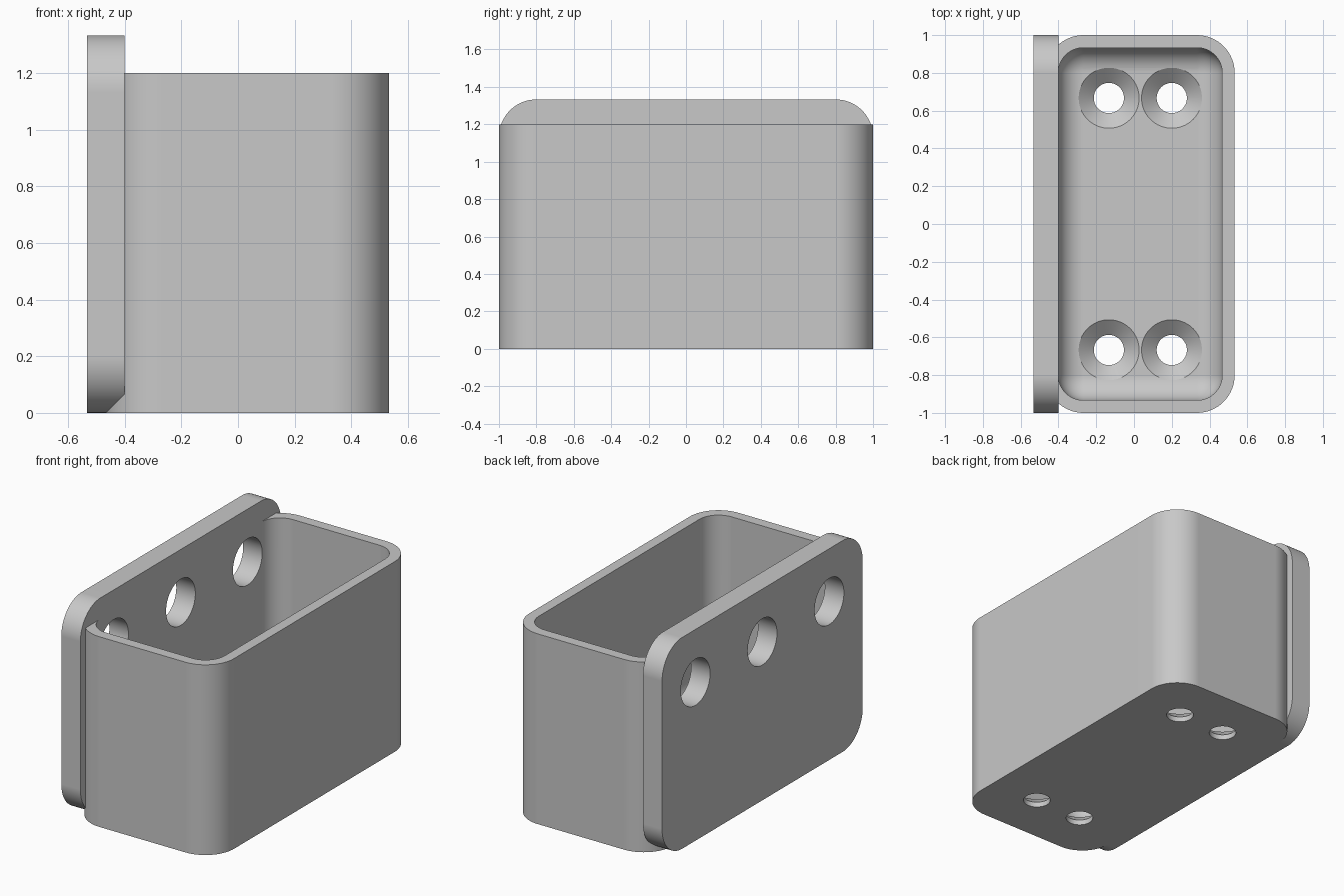
import bpy, bmesh, math
from mathutils import Matrix, Vector

if "Cube" in bpy.data.objects:
    bpy.data.objects.remove(bpy.data.objects["Cube"], do_unlink=True)

grey = bpy.data.materials.new("light grey")
grey.use_nodes = True
colour = (0.58, 0.58, 0.58, 1)
grey.diffuse_color = colour
grey.node_tree.nodes["Principled BSDF"].inputs["Base Color"].default_value = colour


def add_object(name, bm):
    bmesh.ops.recalc_face_normals(bm, faces=bm.faces)
    mesh = bpy.data.meshes.new(name)
    bm.to_mesh(mesh)
    bm.free()
    mesh.materials.append(grey)
    obj = bpy.data.objects.new(name, mesh)
    bpy.context.collection.objects.link(obj)
    return obj


def rounded_block(name, low, high, radius, axis=None):
    """Block with edges along one axis rounded, or all edges if axis is None."""
    low, high = Vector(low), Vector(high)
    bm = bmesh.new()
    bmesh.ops.create_cube(bm, size=1)
    bmesh.ops.scale(bm, vec=high - low, verts=bm.verts)
    bmesh.ops.translate(bm, vec=(low + high) / 2, verts=bm.verts)
    edges = [e for e in bm.edges if axis is None
             or abs((e.verts[0].co - e.verts[1].co)[axis]) > 0.01]
    bmesh.ops.bevel(bm, geom=edges, offset=radius, offset_type='OFFSET',
                    segments=16, profile=0.5, affect='EDGES')
    return add_object(name, bm)


def revolved_cutter(name, profile, matrix):
    """Turn a (radius, height) profile about z, then place it."""
    bm = bmesh.new()
    verts = [bm.verts.new((r, 0, z)) for r, z in profile]
    edges = [bm.edges.new(pair) for pair in zip(verts, verts[1:])]
    bmesh.ops.spin(bm, geom=verts + edges, cent=(0, 0, 0), axis=(0, 0, 1),
                   angle=math.tau, steps=64)
    bmesh.ops.remove_doubles(bm, verts=bm.verts, dist=0.0001)
    bmesh.ops.transform(bm, matrix=matrix, verts=bm.verts)
    return add_object(name, bm)


def cut(obj, cutters):
    bpy.context.view_layer.objects.active = obj
    for cutter in cutters:
        mod = obj.modifiers.new("cut", 'BOOLEAN')
        mod.operation = 'DIFFERENCE'
        mod.solver = 'EXACT'
        mod.object = cutter
        bpy.ops.object.modifier_apply(modifier=mod.name)


# Main parts: open bin and mounting plate
bin_body = rounded_block("bin_body", (-0.467, -1, 0), (0.533, 1, 1.2), 0.2, axis=2)
plate = rounded_block("mounting_plate", (-0.533, -1, 0), (-0.4, 1, 1.333), 0.2, axis=0)

# Cavity with rounded floor edges
cavity = rounded_block("cavity_cutter", (-0.401, -0.933, 0.1), (0.467, 0.933, 1.7), 0.133)

# Countersunk screw holes in the floor
sink = [(0, -0.1), (0.08, -0.1), (0.08, 0.033), (0.16, 0.1), (0.16, 0.3), (0, 0.3)]
floor_holes = [revolved_cutter("floor_hole_cutter", sink, Matrix.Translation((x, y, 0)))
               for x in (-0.133, 0.2) for y in (-0.667, 0.667)]

# Round holes through the plate and the bin wall behind it
bore = [(0, -0.15), (0.146, -0.15), (0.146, 0.15), (0, 0.15)]
plate_holes = [revolved_cutter("plate_hole_cutter", bore,
                               Matrix.Translation((-0.467, y, 1))
                               @ Matrix.Rotation(math.pi / 2, 4, 'Y'))
               for y in (-0.667, 0, 0.667)]

cut(bin_body, [cavity] + floor_holes + plate_holes)
cut(plate, plate_holes)
for cutter in [cavity] + floor_holes + plate_holes:
    bpy.data.objects.remove(cutter, do_unlink=True)

# Smooth rounded faces, keep sharp rims
for obj in (bin_body, plate):
    bpy.ops.object.select_all(action='DESELECT')
    obj.select_set(True)
    bpy.context.view_layer.objects.active = obj
    bpy.ops.object.shade_smooth_by_angle(angle=math.radians(25))
    weighted = obj.modifiers.new("weighted_normals", 'WEIGHTED_NORMAL')
    weighted.keep_sharp = True
